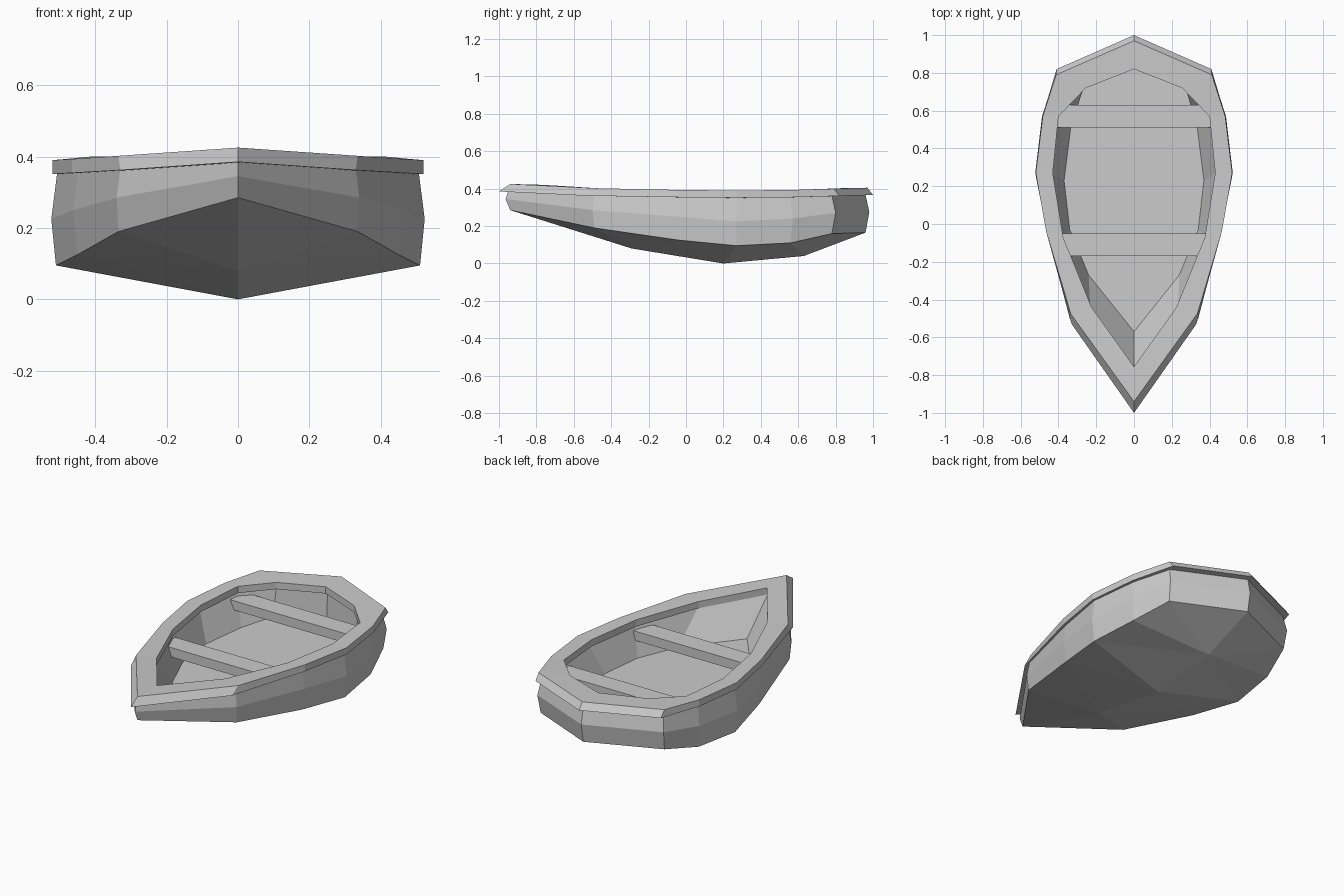
import bpy, bmesh

if "Cube" in bpy.data.objects:
    bpy.data.objects.remove(bpy.data.objects["Cube"])


def full(half):
    """Mirror a bow-to-stern half outline into a closed ring."""
    return half + [(-x, y, z) for x, y, z in half[-2:0:-1]]


def build(name, rings, close=False, cap=False, extra=None):
    """Loft between rings, optionally closing the section or capping the last ring."""
    bm = bmesh.new()
    loops = [[bm.verts.new(p) for p in r] for r in rings]
    pairs = list(zip(loops, loops[1:])) + ([(loops[-1], loops[0])] if close else [])
    for a, b in pairs:
        n = len(a)
        for i in range(n):
            j = (i + 1) % n
            bm.faces.new((a[i], a[j], b[j], b[i]))
    if cap:
        bm.faces.new(loops[-1])
    if extra:
        extra(bm, loops)
    bmesh.ops.recalc_face_normals(bm, faces=bm.faces)
    me = bpy.data.meshes.new(name)
    bm.to_mesh(me)
    bm.free()
    ob = bpy.data.objects.new(name, me)
    bpy.context.collection.objects.link(ob)
    return ob


# Half outlines, bow to stern
chine = [(0, -.94, .285), (.335, -.49, .19), (.45, -.04, .125), (.51, .27, .095),
         (.475, .56, .11), (.405, .78, .16), (0, .96, .165)]
bulge = [(0, -.965, .345), (.34, -.50, .285), (.462, -.04, .25), (.523, .27, .225),
         (.487, .57, .24), (.413, .80, .27), (0, .98, .275)]
under_rim = [(0, -.95, .387), (.33, -.49, .363), (.45, -.04, .355), (.507, .27, .352),
             (.47, .56, .355), (.40, .78, .362), (0, .96, .368)]
rim_low = [(0, -1, .385), (.33, -.53, .362), (.465, -.04, .354), (.52, .27, .351),
           (.485, .57, .354), (.41, .82, .361), (0, 1, .366)]
rim_top = [(0, -.94, .425), (.335, -.475, .402), (.465, -.04, .393), (.52, .27, .39),
           (.483, .57, .393), (.412, .79, .40), (0, .97, .405)]
rim_in = [(0, -.755, .42), (.225, -.44, .40), (.375, -.07, .393), (.43, .27, .39),
          (.40, .57, .393), (.255, .72, .398), (0, .82, .402)]
rim_in_low = [(x, y, z - .04) for x, y, z in rim_in]
wall_top = [(x * 1.03, y * 1.02, z - .035) for x, y, z in rim_in]
floor = [(0, -.57, .19), (.24, -.27, .19), (.34, -.03, .19), (.37, .23, .19),
         (.335, .51, .19), (.275, .72, .19), (0, .83, .19)]
keel = [(0, -.29, .08), (0, .2, 0), (0, .63, .04)]


# Hull with V bottom running down to the keel points
def bottom(bm, loops):
    k = [bm.verts.new(p) for p in keel]
    c = loops[0]
    for s in (1, -1):
        side = [c[(s * i) % len(c)] for i in range(7)]
        for i, kk in enumerate((0, 0, 1, 2, 2, 2)):
            bm.faces.new((side[i], side[i + 1], k[kk]))
        bm.faces.new((side[2], k[1], k[0]))
        bm.faces.new((side[3], k[2], k[1]))


build("hull", [full(chine), full(bulge), full(under_rim)], extra=bottom)

# Gunwale rim
build("rim", [full(r) for r in (rim_low, rim_top, rim_in, rim_in_low)], close=True)

# Inner walls and flat floor (normals turned inward)
inside = build("interior", [full(wall_top), full(floor)], cap=True)
inside.data.flip_normals()


# Plank seats
def seat(name, y0, y1, w0, w1):
    def plank(z):
        return [(-w0, y0, z), (w0, y0, z), (w1, y1, z), (-w1, y1, z)]

    def underside(bm, loops):
        bm.faces.new(loops[0])
    build(name, [plank(.28), plank(.335)], cap=True, extra=underside)


seat("front_seat", -.17, -.05, .35, .38)
seat("rear_seat", .51, .63, .42, .40)
